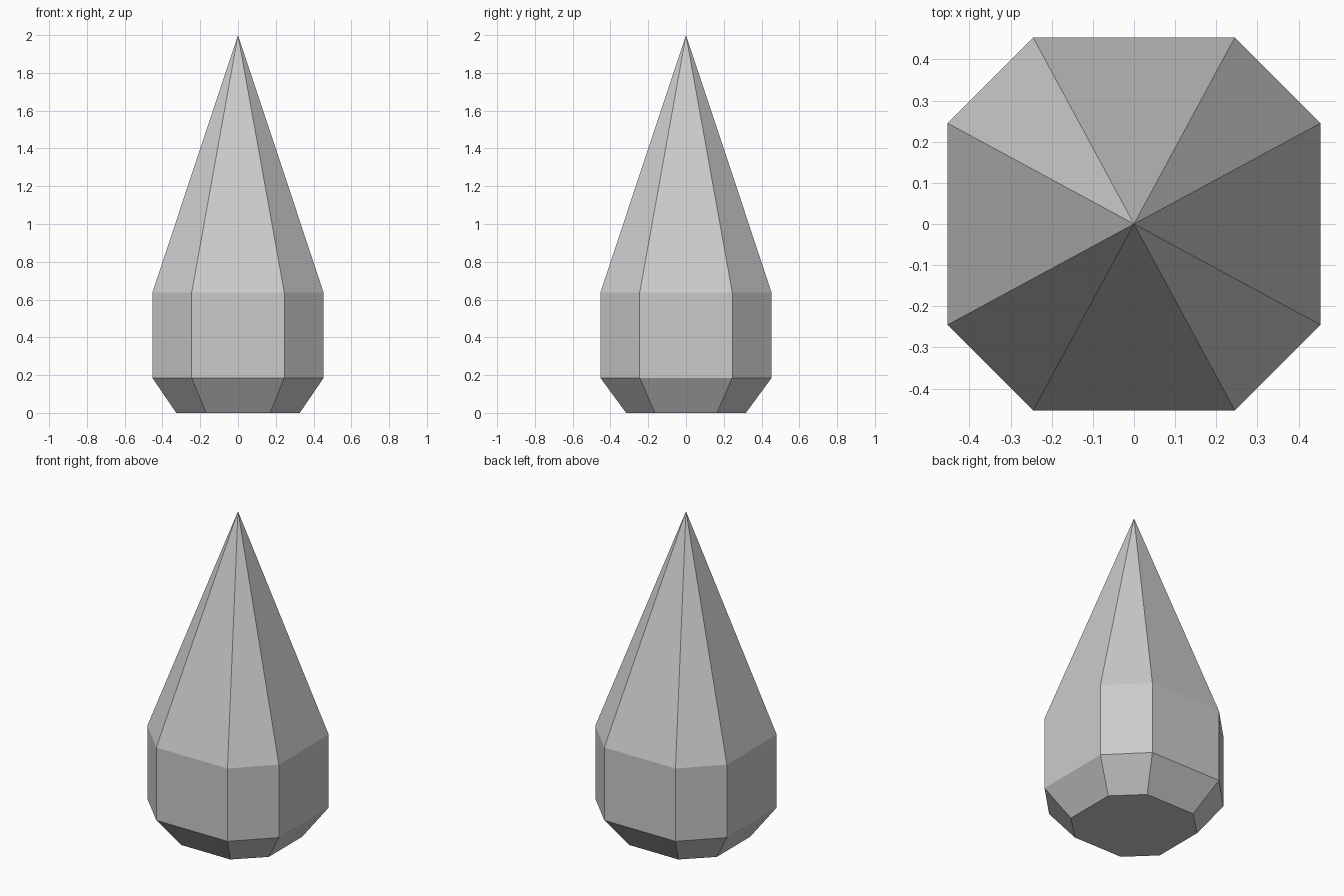
import bpy, bmesh

if "Cube" in bpy.data.objects:
    bpy.data.objects.remove(bpy.data.objects["Cube"])


def octagon(bm, long_x, short_x, long_y, short_y, z):
    """Ring of eight vertices, counter-clockwise seen from above."""
    quarter = [(long_x, short_y), (short_x, long_y)]
    pts = quarter + [(-x, y) for x, y in reversed(quarter)]
    pts += [(-x, -y) for x, y in pts]
    return [bm.verts.new((x, y, z)) for x, y in pts]


bm = bmesh.new()

# Tapered foot and straight body
rings = [
    octagon(bm, 0.327, 0.169, 0.317, 0.164, 0.0),
    octagon(bm, 0.453, 0.245, 0.453, 0.245, 0.185),
    octagon(bm, 0.453, 0.245, 0.453, 0.245, 0.638),
]
for low, high in zip(rings, rings[1:]):
    for i in range(8):
        j = (i + 1) % 8
        bm.faces.new((low[i], low[j], high[j], high[i]))
bm.faces.new(rings[0][::-1])

# Pointed top
tip = bm.verts.new((0, 0, 2))
for i in range(8):
    bm.faces.new((rings[-1][i], rings[-1][(i + 1) % 8], tip))

bmesh.ops.recalc_face_normals(bm, faces=bm.faces)
mesh = bpy.data.meshes.new("pointed_crystal")
bm.to_mesh(mesh)
bm.free()
bpy.context.collection.objects.link(bpy.data.objects.new("pointed_crystal", mesh))
